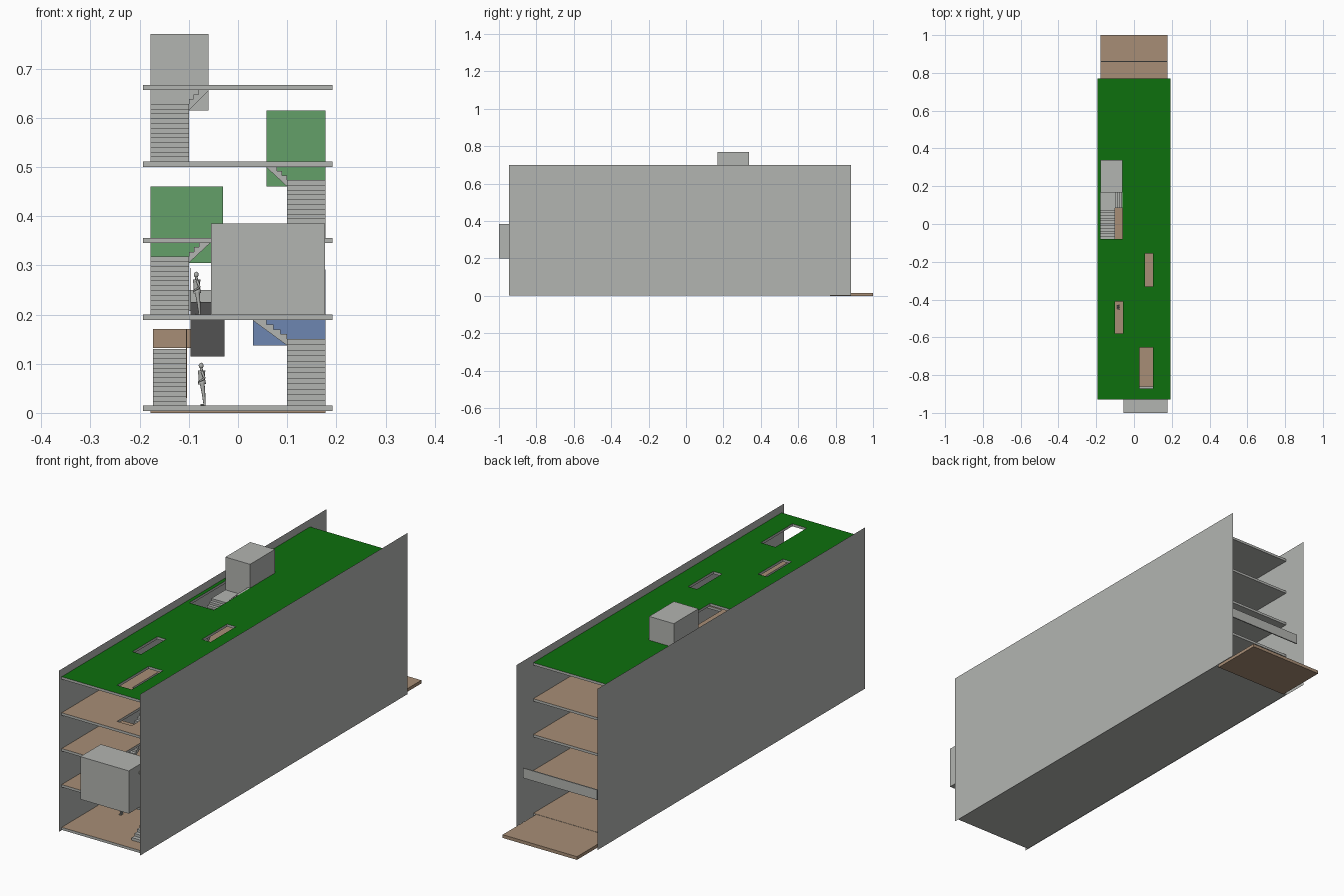
import bpy, bmesh, math
from mathutils import Vector, Matrix

if "Cube" in bpy.data.objects:
    bpy.data.objects.remove(bpy.data.objects["Cube"])


def material(name, r, g, b):
    m = bpy.data.materials.new(name)
    m.diffuse_color = (r, g, b, 1)
    m.use_nodes = True
    m.node_tree.nodes["Principled BSDF"].inputs["Base Color"].default_value = m.diffuse_color
    return m


GREY = material("concrete grey", 0.45, 0.46, 0.44)
BROWN = material("floor brown", 0.39, 0.27, 0.18)
ROOF = material("roof green", 0.004, 0.16, 0.004)
GREEN = material("soft green", 0.125, 0.35, 0.14)
BLUE = material("soft blue", 0.155, 0.24, 0.44)
DARK = material("dark grey", 0.085, 0.085, 0.085)

XL, XR = -0.194, 0.193      # party walls
YF, YB = -0.93, 0.77        # floor slab ends
FLOORS = [0.015, 0.20, 0.356, 0.511, 0.667]   # top of each slab


def finish(name, bm, *mats):
    bmesh.ops.recalc_face_normals(bm, faces=bm.faces)
    me = bpy.data.meshes.new(name)
    bm.to_mesh(me)
    bm.free()
    for m in mats:
        me.materials.append(m)
    ob = bpy.data.objects.new(name, me)
    bpy.context.collection.objects.link(ob)
    return ob


def box(name, x, y, z, mat):
    bm = bmesh.new()
    size = Vector((x[1] - x[0], y[1] - y[0], z[1] - z[0]))
    mid = Vector((sum(x) / 2, sum(y) / 2, sum(z) / 2))
    bmesh.ops.create_cube(bm, size=1, matrix=Matrix.Translation(mid) @ Matrix.Diagonal((*size, 1)))
    return finish(name, bm, mat)


def prism(name, pts, offset, mat):
    """Extrude a flat outline of 3D points along an offset."""
    bm = bmesh.new()
    f = bm.faces.new([bm.verts.new(p) for p in pts])
    ext = bmesh.ops.extrude_face_region(bm, geom=[f])["geom"]
    bmesh.ops.translate(bm, vec=offset, verts=[v for v in ext if isinstance(v, bmesh.types.BMVert)])
    return finish(name, bm, mat)


def slab(name, top, holes, top_mat):
    """Floor plate with rectangular openings; the top face has its own colour."""
    x0, x1 = XL + 0.0005, XR - 0.0005
    xs = sorted({x0, x1, *[h[i] for h in holes for i in (0, 1)]})
    ys = sorted({YF, YB, *[h[i] for h in holes for i in (2, 3)]})
    bm = bmesh.new()
    for xa, xb in zip(xs, xs[1:]):
        for ya, yb in zip(ys, ys[1:]):
            cx, cy = (xa + xb) / 2, (ya + yb) / 2
            if not any(h[0] < cx < h[1] and h[2] < cy < h[3] for h in holes):
                bm.faces.new([bm.verts.new((x, y, top)) for x, y in
                              ((xa, ya), (xb, ya), (xb, yb), (xa, yb))])
    bmesh.ops.remove_doubles(bm, verts=bm.verts, dist=1e-5)
    ext = bmesh.ops.extrude_face_region(bm, geom=bm.faces[:], use_keep_orig=True)["geom"]
    bmesh.ops.translate(bm, vec=(0, 0, -0.011), verts=[v for v in ext if isinstance(v, bmesh.types.BMVert)])
    bmesh.ops.recalc_face_normals(bm, faces=bm.faces)
    for f in bm.faces:
        f.material_index = 1 if f.normal.z > 0.5 else 0
    return finish(name, bm, GREY, top_mat)


def step_outline(length, z0, z1, n, under0, under1):
    """Stepped side profile with a sloping underside, as (run, height)."""
    t, r = length / n, (z1 - z0) / n
    pts = [(0, under0), (0, z0)] if under0 < z0 else [(0, z0)]
    for i in range(n):
        pts += [(i * t, z0 + (i + 1) * r), ((i + 1) * t, z0 + (i + 1) * r)]
    return pts + [(length, under1)] + ([(t, z0)] if under0 >= z0 else [])


def stair(label, s, xend, xbox, y0, y1, z0, zmid, z1, turns, mat, ybox=0.17):
    """Quarter-turn stair on side s with a coloured headroom box behind it."""
    xo, xi, y2 = s * 0.178, s * 0.10, y1 + 0.083
    pts = [(xo, y0 + u, z) for u, z in step_outline(y1 - y0, z0, zmid, 12, z0, zmid - 0.013)]
    prism(label + "_lower_flight", pts, (xi - xo, 0, 0), GREY)
    box(label + "_landing", sorted((xo, xi)), (y1, y2), (zmid - 0.013, zmid), GREY)
    pts = [(xi - s * u, y1, z) for u, z in
           step_outline(abs(xi - xend), zmid, z1, turns, zmid - 0.013, z1 - 0.012)]
    prism(label + "_upper_flight", pts, (0, y2 - y1, 0), GREY)
    box(label + "_headroom_box", sorted((xo, xbox)), (y2, y2 + ybox), (zmid - 0.013, zmid + 0.142), mat)


# Stairs from ground floor to roof, stepping backwards and swapping sides
stair("first_stair", 1, 0.03, 0.03, -0.87, -0.655, FLOORS[0], 0.15, FLOORS[1], 5, BLUE)
stair("second_stair", -1, -0.058, -0.03, -0.58, -0.41, FLOORS[1], 0.318, FLOORS[2], 4, GREEN)
stair("third_stair", 1, 0.058, 0.058, -0.33, -0.157, FLOORS[2], 0.473, FLOORS[3], 4, GREEN)
stair("roof_stair", -1, -0.06, -0.06, -0.08, 0.085, FLOORS[3], 0.628, FLOORS[4], 4, GREY)

# Stair openings, and the light wells that continue above them
open_1 = (0.03, 0.178, -0.87, -0.572)
open_2 = (-0.178, -0.058, -0.58, -0.327)
open_3 = (0.058, 0.178, -0.33, -0.074)
open_4 = (-0.178, -0.06, -0.08, 0.168)
well_1 = (0.03, 0.10, -0.87, -0.655)
well_2 = (-0.10, -0.058, -0.58, -0.41)
well_3 = (0.058, 0.10, -0.33, -0.157)

# Floor slabs and green roof
slab("ground_slab", FLOORS[0], [], BROWN)
slab("first_floor_slab", FLOORS[1], [open_1], BROWN)
slab("second_floor_slab", FLOORS[2], [open_2, well_1], BROWN)
slab("third_floor_slab", FLOORS[3], [open_3, well_1, well_2], BROWN)
slab("green_roof_slab", FLOORS[4], [open_4, well_1, well_2, well_3], ROOF)
box("rear_terrace", (-0.178, 0.178), (YB, 1.0), (0.0, 0.014), BROWN)

# Paper-thin party walls
for side, x in (("left", XL), ("right", XR)):
    bm = bmesh.new()
    bm.faces.new([bm.verts.new((x, y, z)) for y, z in
                  ((-0.947, 0.002), (0.883, 0.002), (0.883, 0.70), (-0.947, 0.70))])
    finish(side + "_party_wall", bm, GREY)

# Front bay and rear balcony parapet
box("front_bay", (-0.055, 0.177), (-1.0, -0.86), (0.20, 0.385), GREY)
box("rear_parapet", (-0.178, 0.178), (0.857, 0.862), (0.207, 0.25), GREY)

# Side stair on the ground floor with brown guard panels and dark shaft
pts = [(-0.173, 0.2 + u, z) for u, z in step_outline(0.17, 0.015, 0.13, 12, 0.015, 0.117)]
prism("side_stair", pts, (0.068, 0, 0), GREY)
box("side_stair_back_panel", (-0.173, -0.095), (0.45, 0.455), (0.132, 0.171), BROWN)
box("side_stair_guard", (-0.106, -0.104), (0.2, 0.45), (0.03, 0.171), BROWN)
box("dark_shaft", (-0.097, -0.027), (0.37, 0.54), (0.115, 0.225), DARK)


def figure(name, x, y, z):
    """Standing scale figure with one hand on the hip, 0.087 tall."""
    bm = bmesh.new()

    def limb(a, b, r1, r2):
        a, b = Vector(a), Vector(b)
        rot = (b - a).to_track_quat('Z', 'Y').to_matrix().to_4x4()
        bmesh.ops.create_cone(bm, cap_ends=True, segments=10, radius1=r1, radius2=r2,
                              depth=(b - a).length, matrix=Matrix.Translation((a + b) / 2) @ rot)

    for s in (-1, 1):
        fy = s * 0.005
        limb((0.005, fy, 0.002), (0.003, fy, 0.024), 0.0022, 0.0035)
        limb((0.003, fy, 0.024), (0.0, fy, 0.046), 0.0035, 0.005)
        limb((0.007, fy, 0.0015), (-0.003, fy, 0.0015), 0.002, 0.0015)
        limb((0.0, s * 0.009, 0.069), (0.005, s * 0.012, 0.055), 0.0028, 0.0022)
        limb((0.005, s * 0.012, 0.055), (-0.008, s * 0.008, 0.048), 0.0022, 0.0016)
    limb((0.0, 0, 0.043), (-0.001, 0, 0.056), 0.008, 0.0065)
    limb((-0.001, 0, 0.056), (-0.001, 0, 0.071), 0.0065, 0.008)
    limb((-0.001, 0, 0.071), (-0.002, 0, 0.077), 0.003, 0.0025)
    bmesh.ops.create_uvsphere(bm, u_segments=12, v_segments=8, radius=0.0055,
                              matrix=Matrix.Translation((-0.002, 0, 0.081)) @ Matrix.Diagonal((0.9, 0.8, 1.1, 1)))
    ob = finish(name, bm, GREY)
    ob.location = (x, y, z)
    for p in ob.data.polygons:
        p.use_smooth = len(p.vertices) <= 4


# Scale figures and a thin pole
figure("ground_figure", -0.073, -0.70, FLOORS[0])
figure("first_floor_figure", -0.083, -0.44, FLOORS[1])
box("thin_pole", (-0.0965, -0.0955), (-0.40, -0.399), (0.20, 0.295), DARK)
